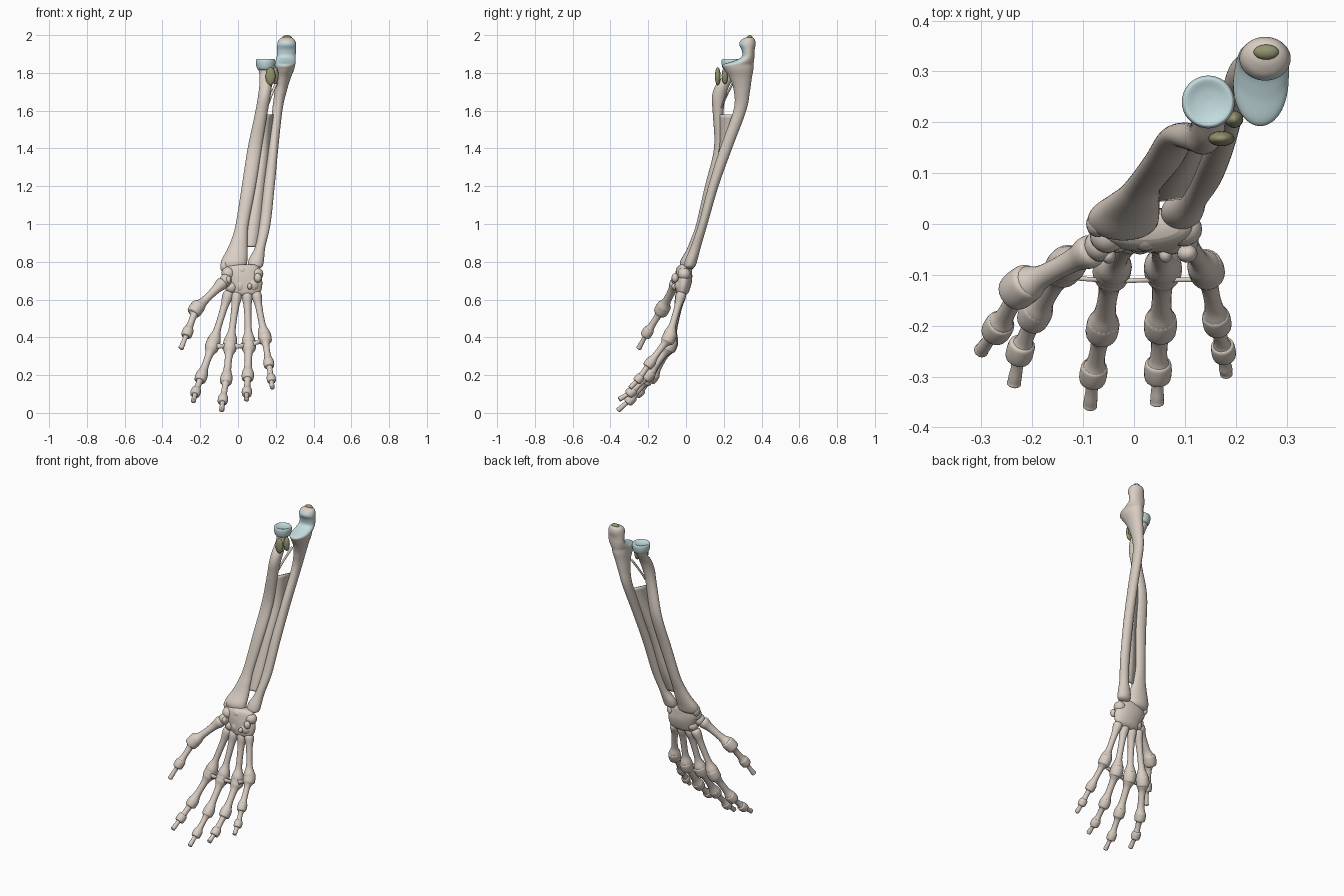
import bpy, bmesh, math
from mathutils import Vector

if "Cube" in bpy.data.objects:
    bpy.data.objects.remove(bpy.data.objects["Cube"])


def material(name, rgb):
    m = bpy.data.materials.new(name)
    m.diffuse_color = (*rgb, 1)
    m.use_nodes = True
    m.node_tree.nodes["Principled BSDF"].inputs["Base Color"].default_value = m.diffuse_color
    return m


BONE = material("bone", (0.70, 0.62, 0.55))
CARTILAGE = material("cartilage blue", (0.55, 0.72, 0.74))
TENDON = material("tendon olive", (0.29, 0.29, 0.16))


def finish(bm, name, mat):
    bmesh.ops.recalc_face_normals(bm, faces=bm.faces)
    for f in bm.faces:
        f.smooth = True
    me = bpy.data.meshes.new(name)
    bm.to_mesh(me)
    bm.free()
    me.materials.append(mat)
    ob = bpy.data.objects.new(name, me)
    bpy.context.collection.objects.link(ob)
    return ob


def spline(rows, steps):
    """Catmull-Rom through rows of numbers."""
    p = [rows[0]] + list(rows) + [rows[-1]]
    out = []
    for i in range(1, len(p) - 2):
        for s in range(steps):
            t = s / steps
            out.append([0.5 * (2 * b + (c - a) * t + (2 * a - 5 * b + 4 * c - d) * t * t
                               + (3 * b - a - 3 * c + d) * t ** 3)
                        for a, b, c, d in zip(p[i - 1], p[i], p[i + 1], p[i + 2])])
    return out + [list(rows[-1])]


def loft(name, rows, mat=BONE, level=True, sides=24, steps=5):
    """Elliptical sections (x, y, z, rx, ry); level sections lie flat, others follow the path."""
    rows = spline(rows, steps)
    bm = bmesh.new()
    rings = []
    for i, (x, y, z, rx, ry) in enumerate(rows):
        u, v = Vector((1, 0, 0)), Vector((0, 1, 0))
        if not level:
            t = Vector(rows[min(i + 1, len(rows) - 1)][:3]) - Vector(rows[max(i - 1, 0)][:3])
            t.normalize()
            u = (u - t * u.dot(t)).normalized()
            v = t.cross(u)
        rx, ry = max(rx, 0.002), max(ry, 0.002)
        rings.append([bm.verts.new(Vector((x, y, z)) + u * rx * math.cos(a) + v * ry * math.sin(a))
                      for a in (2 * math.pi * k / sides for k in range(sides))])
    for a, b in zip(rings, rings[1:]):
        for k in range(sides):
            n = (k + 1) % sides
            bm.faces.new((a[k], a[n], b[n], b[k]))
    bm.faces.new(rings[0])
    bm.faces.new(rings[-1])
    return finish(bm, name, mat)


def blob(name, loc, size, mat=BONE):
    bm = bmesh.new()
    bmesh.ops.create_uvsphere(bm, u_segments=20, v_segments=12, radius=1)
    for v in bm.verts:
        v.co = Vector([c * s + l for c, s, l in zip(v.co, size, loc)])
    return finish(bm, name, mat)


def segment(name, a, b, r0, r1, tip=False):
    """Long bone with flared ends between two joints."""
    a, b = Vector(a), Vector(b)
    s = min(r0, r1) * 0.62 if not tip else 0.012
    prof = [(0, r0 * .5), (.04, r0 * .9), (.12, r0 * .95), (.27, s * 1.15), (.5, s),
            (.73, s * 1.1), (.87, r1 * .92), (.95, r1 * .95), (1, r1 * .45)]
    loft(name, [(*a.lerp(b, t), r, r) for t, r in prof], level=False, sides=18, steps=4)


def finger(name, joints, radii):
    names = ["metacarpal", "proximal_phalanx", "middle_phalanx", "distal_phalanx"]
    if len(joints) == 4:
        names.pop(2)
    for i, part in enumerate(names):
        segment(f"{name}_{part}", joints[i], joints[i + 1], radii[i], radii[i + 1],
                i == len(names) - 1)
    # capsule sleeve around each joint
    for i in range(1, len(joints) - 1):
        p = Vector(joints[i])
        d = (Vector(joints[i + 1]) - Vector(joints[i - 1])).normalized()
        r = radii[i]
        loft(f"{name}_capsule_{i}", [(*(p + d * r * t), r * k, r * k) for t, k in
             [(-.95, .7), (-.8, .96), (-.3, 1.04), (.3, 1.04), (.75, .95), (.9, .7)]],
             level=False, sides=20, steps=3)


# ulna with hooked upper end
ulna = loft("ulna", [
    (.092, .018, .765, .018, .015), (.093, .02, .778, .038, .03), (.098, .03, .815, .04, .032),
    (.118, .052, .88, .027, .027), (.143, .09, 1.0, .029, .024), (.165, .145, 1.2, .029, .027),
    (.187, .212, 1.4, .026, .032), (.208, .285, 1.6, .027, .034), (.225, .296, 1.7, .032, .042),
    (.238, .290, 1.77, .04, .058), (.246, .280, 1.815, .05, .076), (.249, .276, 1.843, .054, .081),
    (.252, .305, 1.862, .053, .055), (.255, .328, 1.885, .05, .034), (.257, .329, 1.92, .05, .034),
    (.258, .325, 1.95, .05, .043), (.258, .328, 1.972, .044, .038), (.259, .333, 1.985, .03, .024),
    (.26, .335, 1.99, .012, .01)], sides=48, steps=6)

# joint surface: faces of the notch that look toward the hinge axis
ulna.data.materials.append(CARTILAGE)
for f in ulna.data.polygons:
    d = Vector((0, .225 - f.center.y, 1.918 - f.center.z))
    if f.center.z > 1.825 and f.center.z < 1.972 and d.length < .105 and f.normal.dot(d.normalized()) > .3:
        f.material_index = 1

# radius and its cupped head
loft("radius", [
    (-.02, .005, .755, .04, .02), (-.02, .007, .77, .064, .036), (-.02, .012, .805, .069, .042),
    (-.005, .035, .86, .055, .034), (.008, .055, .92, .042, .029), (.022, .08, 1.0, .034, .026),
    (.057, .125, 1.2, .037, .025), (.088, .172, 1.4, .037, .024), (.122, .170, 1.58, .033, .028),
    (.138, .173, 1.67, .033, .036), (.146, .194, 1.735, .033, .037), (.143, .228, 1.785, .029, .031),
    (.145, .239, 1.815, .036, .036), (.146, .24, 1.835, .04, .04)], sides=32, steps=6)
blob("radius_styloid", (-.072, .0, .775), (.022, .026, .035))
loft("radius_head_cartilage", [(.146, .24, z, r, r) for z, r in
     [(1.815, .035), (1.822, .044), (1.84, .05), (1.86, .052), (1.871, .049), (1.873, .043),
      (1.867, .026), (1.864, .003)]], CARTILAGE, sides=36, steps=3)

# tendon attachments
blob("olecranon_tendon_patch", (.26, .338, 1.987), (.025, .015, .013), TENDON)
blob("radius_tendon_patch", (.172, .168, 1.782), (.026, .015, .048), TENDON)
blob("ulna_tendon_patch", (.197, .206, 1.785), (.018, .017, .045), TENDON)

# membrane between the two shafts, plus oblique cord
bm = bmesh.new()
pairs = [[bm.verts.new((xr, yr, z)), bm.verts.new((xu, yu, z))] for z, xr, yr, xu, yu in spline([
    (1.58, .145, .172, .195, .272), (1.4, .115, .174, .172, .208), (1.2, .085, .125, .145, .145),
    (1.0, .048, .08, .122, .09), (.88, .035, .045, .102, .052)], 6)]
for (a, b), (c, d) in zip(pairs, pairs[1:]):
    bm.faces.new((a, b, d, c))
membrane = finish(bm, "interosseous_membrane", BONE)
mod = membrane.modifiers.new("thickness", "SOLIDIFY")
mod.thickness, mod.offset = .006, 0
loft("oblique_cord", [(.205, .25, 1.75, .008, .006), (.175, .215, 1.68, .007, .005),
                      (.145, .18, 1.6, .007, .005)], level=False, sides=10)

# wrist: one packed mass with individual bone bumps
loft("carpal_mass", [
    (.02, -.005, .785, .07, .025), (.02, -.007, .77, .092, .038), (.022, -.01, .735, .098, .043),
    (.032, -.012, .70, .096, .044), (.038, -.016, .665, .089, .04), (.038, -.02, .635, .078, .032),
    (.036, -.022, .62, .055, .018)], sides=32)
for name, loc, size in [
        ("scaphoid", (-.052, -.022, .738), (.035, .035, .035)),
        ("trapezium", (-.066, -.042, .70), (.032, .032, .036)),
        ("trapezoid", (-.035, -.022, .665), (.032, .035, .034)),
        ("capitate", (.012, -.022, .672), (.032, .038, .045)),
        ("lunate", (.022, -.018, .755), (.034, .035, .03)),
        ("triquetrum", (.098, -.01, .735), (.036, .034, .034)),
        ("hamate", (.075, -.022, .675), (.04, .038, .04)),
        ("pisiform", (.105, -.058, .715), (.02, .018, .025)),
        ("hamate_hook", (.062, -.06, .67), (.013, .016, .017)),
        ("scaphoid_tubercle", (-.05, -.062, .705), (.014, .016, .02))]:
    blob(name, loc, size)

# digits: joint positions from wrist to tip
finger("thumb", [(-.075, -.048, .695), (-.222, -.125, .55), (-.268, -.205, .425), (-.303, -.252, .338)],
       (.034, .037, .028, .015))
FINGER_R = (.029, .036, .031, .026, .0145)
finger("index_finger", [(-.047, -.022, .645), (-.135, -.083, .358), (-.195, -.178, .19),
                        (-.224, -.25, .11), (-.237, -.318, .06)], FINGER_R)
finger("middle_finger", [(-.004, -.024, .64), (-.043, -.09, .355), (-.062, -.205, .178),
                         (-.08, -.295, .07), (-.087, -.362, .012)], FINGER_R)
finger("ring_finger", [(.048, -.024, .64), (.057, -.088, .357), (.052, -.2, .198),
                       (.047, -.29, .11), (.045, -.356, .07)], FINGER_R)
finger("little_finger", [(.095, -.022, .64), (.142, -.09, .398), (.163, -.192, .262),
                         (.176, -.25, .18), (.182, -.298, .13)], (.028, .034, .027, .023, .013))

# transverse ligaments linking the knuckles
knuckles = [(-.135, -.105, .355), (-.043, -.112, .352), (.057, -.11, .355), (.142, -.11, .39)]
for i, (a, b) in enumerate(zip(knuckles, knuckles[1:])):
    mid = [(p + q) / 2 for p, q in zip(a, b)]
    bm = bmesh.new()
    cols = [[bm.verts.new((x, y, z - h)), bm.verts.new((x, y, z + h))]
            for (x, y, z), h in ((a, .02), (mid, .011), (b, .02))]
    for (p, q), (r, s) in zip(cols, cols[1:]):
        bm.faces.new((p, q, s, r))
    ob = finish(bm, f"knuckle_ligament_{i + 1}", BONE)
    mod = ob.modifiers.new("thickness", "SOLIDIFY")
    mod.thickness, mod.offset = .009, 0
